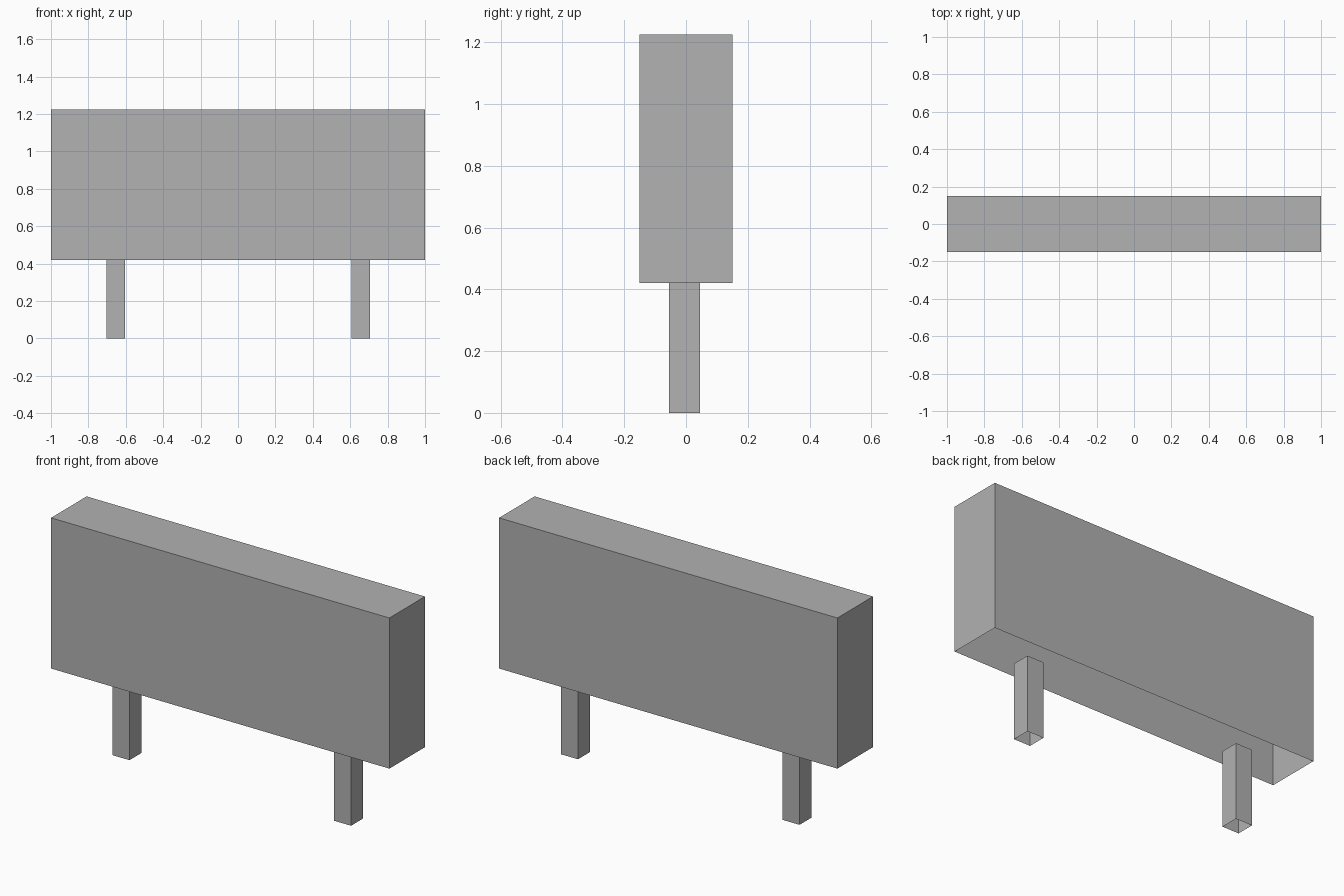
import bpy
import bmesh

cube = bpy.data.objects.get("Cube")
if cube:
    bpy.data.objects.remove(cube, do_unlink=True)

# Single plain grey
grey = bpy.data.materials.new("plain_grey")
grey.use_nodes = True
colour = (0.445, 0.445, 0.445, 1)
grey.diffuse_color = colour
grey.node_tree.nodes["Principled BSDF"].inputs["Base Color"].default_value = colour


def shell(name, low, high, top):
    """Box between two corners, open below and optionally above."""
    bm = bmesh.new()
    bmesh.ops.create_cube(bm, size=1)
    bm.normal_update()
    openings = [f for f in bm.faces
                if f.normal.z < -0.5 or (f.normal.z > 0.5 and not top)]
    bmesh.ops.delete(bm, geom=openings, context='FACES_ONLY')
    for v in bm.verts:
        v.co = [low[i] if v.co[i] < 0 else high[i] for i in range(3)]
    mesh = bpy.data.meshes.new(name)
    bm.to_mesh(mesh)
    bm.free()
    mesh.materials.append(grey)
    obj = bpy.data.objects.new(name, mesh)
    bpy.context.collection.objects.link(obj)


BASE = 0.42

# Sign panel, hollow and open underneath
shell("panel", (-1, -0.15, BASE), (1, 0.15, 1.225), top=True)

# Two square tube posts, open at both ends
for name, x in (("right_post", -0.653), ("left_post", 0.657)):
    shell(name, (x - 0.05, -0.055, 0), (x + 0.05, 0.045, BASE), top=False)
